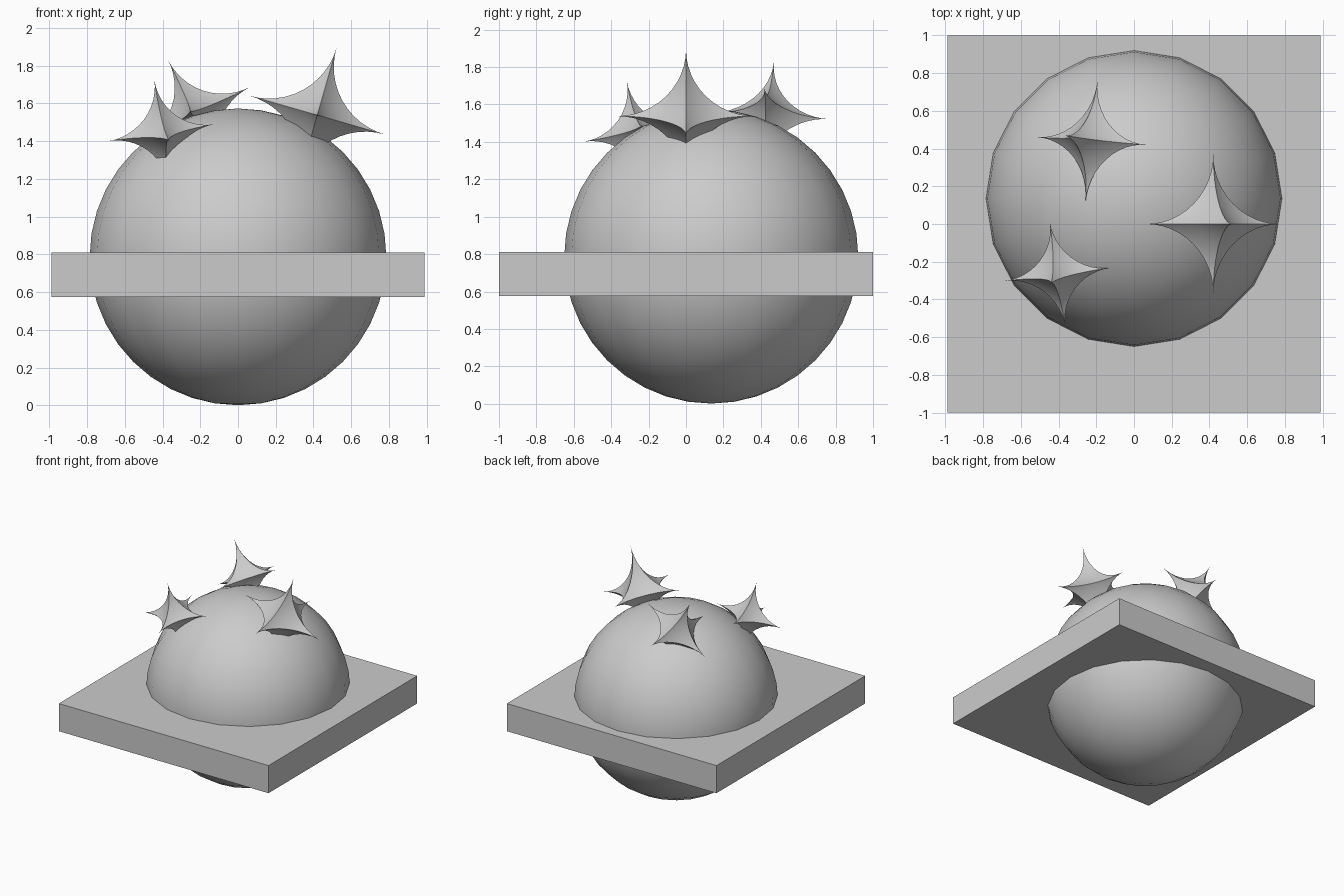
import bpy, bmesh, math
from mathutils import Vector, Matrix

if "Cube" in bpy.data.objects:
    bpy.data.objects.remove(bpy.data.objects["Cube"])


def smooth(obj, angle=30):
    bpy.ops.object.select_all(action='DESELECT')
    obj.select_set(True)
    bpy.context.view_layer.objects.active = obj
    bpy.ops.object.shade_smooth_by_angle(angle=math.radians(angle))


def star(name, center, radius, right, top):
    """Six-pointed sparkle: eight concave patches scooped out by spheres."""
    x = Vector(right).normalized()
    z = Vector(top)
    z = (z - x * z.dot(x)).normalized()
    y = z.cross(x)
    rot = Matrix((x, y, z)).transposed()
    n = 12
    bm = bmesh.new()
    for sx in (1, -1):
        for sy in (1, -1):
            for sz in (1, -1):
                grid = {}
                for i in range(n + 1):
                    for j in range(n + 1 - i):
                        # squared weights keep the vertices even toward the tips
                        d = Vector((i * i, j * j, (n - i - j) ** 2)).normalized()
                        s = d.x + d.y + d.z
                        p = d * (radius * (s - math.sqrt(max(s * s - 1, 0))))
                        grid[i, j] = bm.verts.new((p.x * sx, p.y * sy, p.z * sz))
                tris = []
                for i in range(n):
                    for j in range(n - i):
                        tris.append([(i, j), (i + 1, j), (i, j + 1)])
                        if i + j < n - 1:
                            tris.append([(i + 1, j), (i + 1, j + 1), (i, j + 1)])
                for t in tris:
                    if sx * sy * sz < 0:
                        t.reverse()
                    bm.faces.new([grid[k] for k in t])
    bmesh.ops.remove_doubles(bm, verts=bm.verts, dist=1e-5)
    bmesh.ops.recalc_face_normals(bm, faces=bm.faces)
    bm.transform(Matrix.Translation(center) @ rot.to_4x4())
    mesh = bpy.data.meshes.new(name)
    bm.to_mesh(mesh)
    bm.free()
    obj = bpy.data.objects.new(name, mesh)
    bpy.context.collection.objects.link(obj)
    smooth(obj)


# square slab around the ball
bpy.ops.mesh.primitive_cube_add(size=1, location=(0, 0, 0.693))
slab = bpy.context.object
slab.name = "slab"
slab.scale = (1.975, 2.0, 0.235)

# ball, set slightly toward the back
bpy.ops.mesh.primitive_uv_sphere_add(segments=20, ring_count=20, radius=0.786,
                                     location=(0, 0.135, 0.787))
ball = bpy.context.object
ball.name = "ball"
smooth(ball)

# three tilted sparkles on top: centre, tip radius, right and top tip directions
star("star_right", (0.42, 0, 1.538), 0.37, (0.36, 0, -0.103), (0.103, 0, 0.36))
star("star_back", (-0.225, 0.44, 1.54), 0.323, (0.285, -0.02, 0.145), (-0.145, 0.03, 0.28))
star("star_left", (-0.405, -0.267, 1.445), 0.287, (0.285, 0.035, 0.045), (-0.04, -0.05, 0.28))
